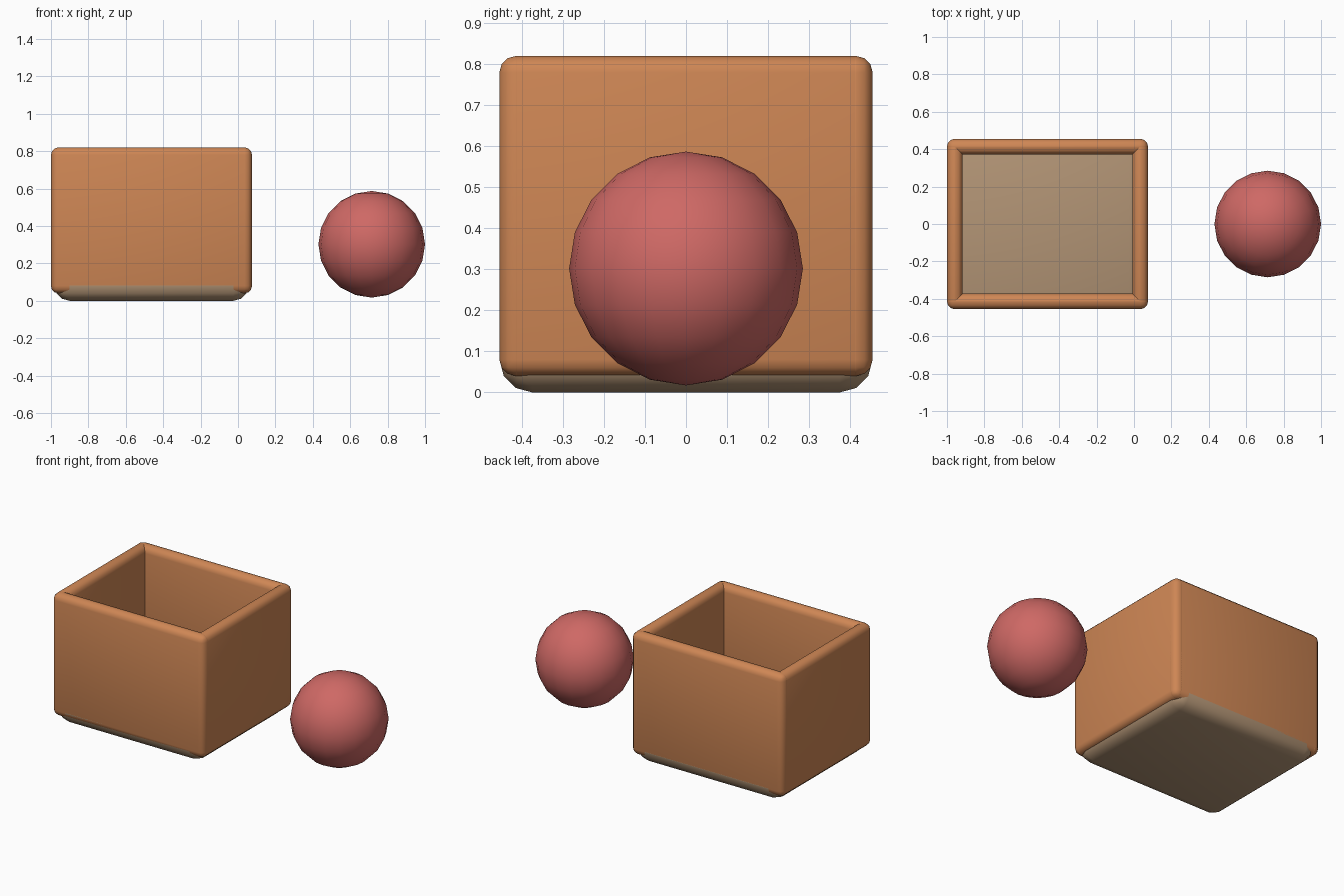
import bpy
import bmesh
import math

if "Cube" in bpy.data.objects:
    bpy.data.objects.remove(bpy.data.objects["Cube"])


def material(name, color):
    m = bpy.data.materials.new(name)
    m.diffuse_color = (*color, 1)
    m.use_nodes = True
    m.node_tree.nodes["Principled BSDF"].inputs["Base Color"].default_value = m.diffuse_color
    return m


ORANGE = material("orange", (0.62, 0.24, 0.09))
TAN = material("tan", (0.45, 0.30, 0.18))
RED = material("red", (0.62, 0.14, 0.13))


def finish(name, bm, mat):
    mesh = bpy.data.meshes.new(name)
    bm.to_mesh(mesh)
    bm.free()
    ob = bpy.data.objects.new(name, mesh)
    bpy.context.collection.objects.link(ob)
    mesh.materials.append(mat)
    for o in bpy.context.selected_objects:
        o.select_set(False)
    ob.select_set(True)
    bpy.context.view_layer.objects.active = ob
    bpy.ops.object.shade_smooth_by_angle(angle=math.radians(40))
    return ob


def rounded_box(name, lo, hi, radius, mat):
    """Box between two corners with all edges rounded."""
    bm = bmesh.new()
    bmesh.ops.create_cube(bm, size=1)
    for v in bm.verts:
        v.co = [(a + b) / 2 + c * (b - a) for a, b, c in zip(lo, hi, v.co)]
    bmesh.ops.bevel(bm, geom=bm.edges[:], offset=radius, segments=3,
                    profile=0.5, affect='EDGES')
    return finish(name, bm, mat)


X0, X1, Y = -1.0, 0.075, 0.455
Z0, Z1, T, R = 0.04, 0.82, 0.083, 0.04

# Floor: thick slab with fully rounded rim, slightly inset at the ends
rounded_box("box_floor", (X0 + 0.02, -Y, 0), (X1 - 0.02, Y, 0.162), 0.08, TAN)

# Four walls overlapping at the corners
rounded_box("front_wall", (X0, -Y, Z0), (X1, -Y + T, Z1), R, ORANGE)
rounded_box("back_wall", (X0, Y - T, Z0), (X1, Y, Z1), R, ORANGE)
rounded_box("left_wall", (X0, -Y, Z0), (X0 + T, Y, Z1), R, ORANGE)
rounded_box("right_wall", (X1 - T, -Y, Z0), (X1, Y, Z1), R, ORANGE)

# Ball beside the box
bm = bmesh.new()
bmesh.ops.create_uvsphere(bm, u_segments=20, v_segments=10, radius=0.285)
ball = finish("ball", bm, RED)
ball.location = (0.715, 0, 0.302)
